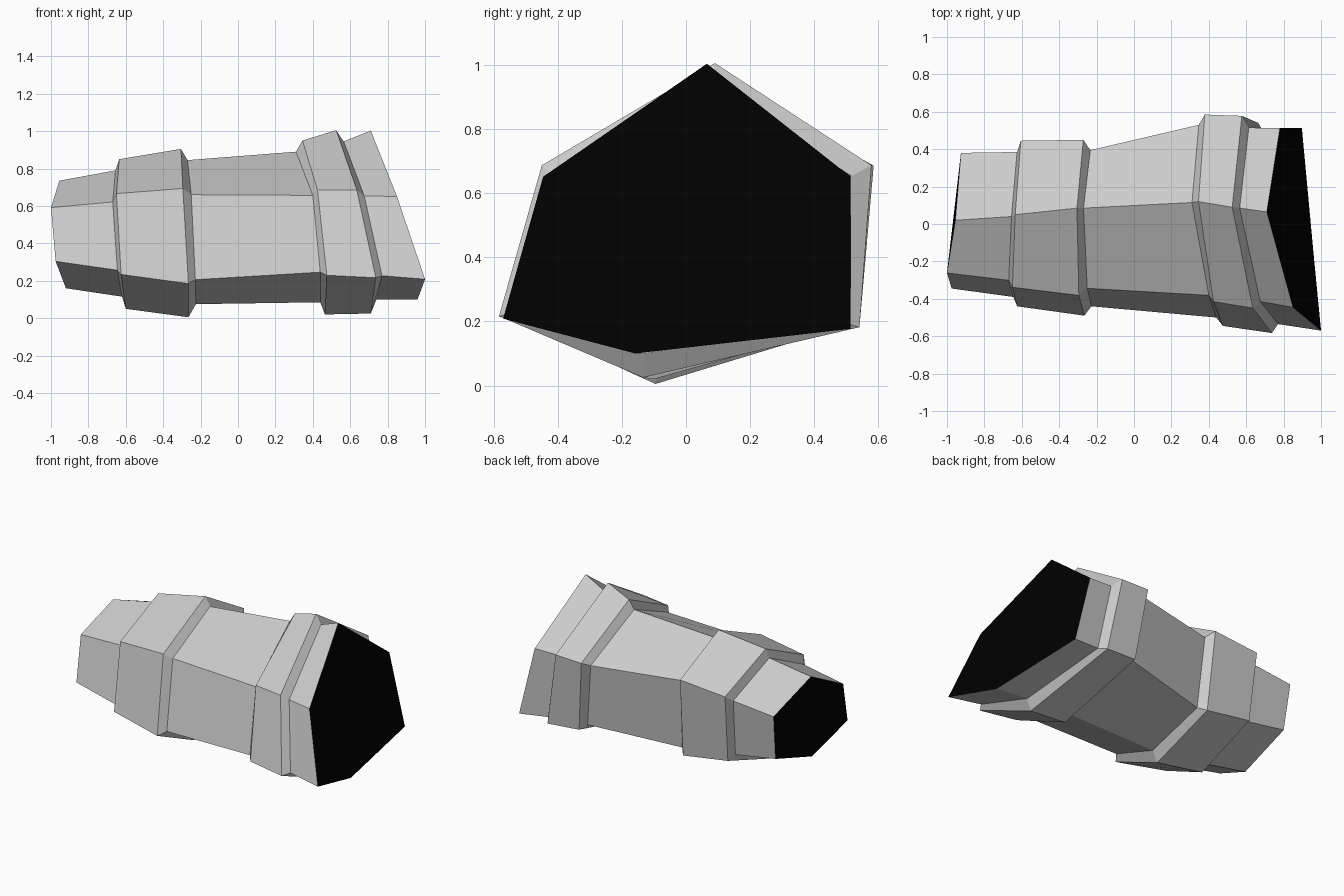
import bpy
import bmesh

# Remove the default object only
default = bpy.data.objects.get("Cube")
if default:
    bpy.data.objects.remove(default, do_unlink=True)


def make_material(name, value):
    material = bpy.data.materials.new(name)
    material.use_nodes = True
    colour = (value, value, value, 1)
    material.diffuse_color = colour
    material.node_tree.nodes["Principled BSDF"].inputs["Base Color"].default_value = colour
    return material


def lerp(a, b, t):
    return a + (b - a) * t


def section(bm, ridge_x, front_x, side_x, keel_x, y_min, ridge_y, y_max, z_min, z_max, shoulder, skirt):
    """Six-sided tilted section: ridge, back upper, back lower, keel, front lower, front upper."""
    # The outline changes gradually towards the flared end
    flare = min(max(ridge_x + .3, 0), 1)
    tilt = min(2 * flare, 1)

    def x(f):
        return lerp(ridge_x, keel_x, f)

    def y(f):
        return lerp(y_min, y_max, f)

    def z(f):
        return lerp(z_min, z_max, f)

    points = (
        (ridge_x, ridge_y, z_max),
        (x(lerp(.85, .28, tilt)), y_max, z(shoulder)),
        (x(lerp(1.3, .75, tilt)), y(lerp(.94, 1, flare ** 4)), z(skirt - .035)),
        (keel_x, y(lerp(.42, .38, flare)), z_min),
        (side_x, y_min, z(skirt)),
        (front_x, y(.115), z(shoulder)),
    )
    return [bm.verts.new(p) for p in points]


# Stations along the tube: x of ridge, front, side, keel; y range with ridge; z range;
# heights of the shoulder and skirt corners as fractions of the z range
stations = {
    "narrow_end": (-.955, -1, -.975, -.92, -.345, .02, .38, .16, .735, .75, .25),
    "small_collar_foot": (-.655, -.67, -.645, -.62, -.39, .04, .385, .115, .79, .75, .21),
    "small_collar_start": (-.635, -.65, -.625, -.6, -.44, .05, .445, .05, .85, .77, .23),
    "small_collar_end": (-.305, -.295, -.265, -.265, -.49, .085, .45, .005, .905, .765, .2),
    "body_start": (-.27, -.25, -.228, -.225, -.44, .085, .395, .075, .845, .76, .17),
    "body_end": (.31, .4, .44, .44, -.5, .115, .53, .085, .89, .71, .2),
    "large_collar_start": (.345, .425, .475, .465, -.545, .12, .585, .02, .95, .715, .225),
    "large_collar_end": (.525, .635, .737, .71, -.583, .09, .578, .025, 1.005, .675, .195),
    "flare_start": (.565, .675, .77, .74, -.535, .085, .515, .1, .945, .655, .15),
    "wide_end": (.71, .85, 1, .96, -.57, .065, .513, .1, 1.003, .61, .12),
}

# Loft the sections into one faceted tube with dark end caps
bm = bmesh.new()
rings = [section(bm, *values) for values in stations.values()]
for ring, following in zip(rings, rings[1:]):
    for i in range(len(ring)):
        j = (i + 1) % len(ring)
        bm.faces.new((ring[i], ring[j], following[j], following[i]))
for cap in (rings[0], rings[-1]):
    bm.faces.new(cap).material_index = 1
bmesh.ops.recalc_face_normals(bm, faces=bm.faces)

mesh = bpy.data.meshes.new("collared_tube")
bm.to_mesh(mesh)
bm.free()
mesh.materials.append(make_material("light_grey", .6))
mesh.materials.append(make_material("black_end", 0))
tube = bpy.data.objects.new("collared_tube", mesh)
bpy.context.collection.objects.link(tube)
